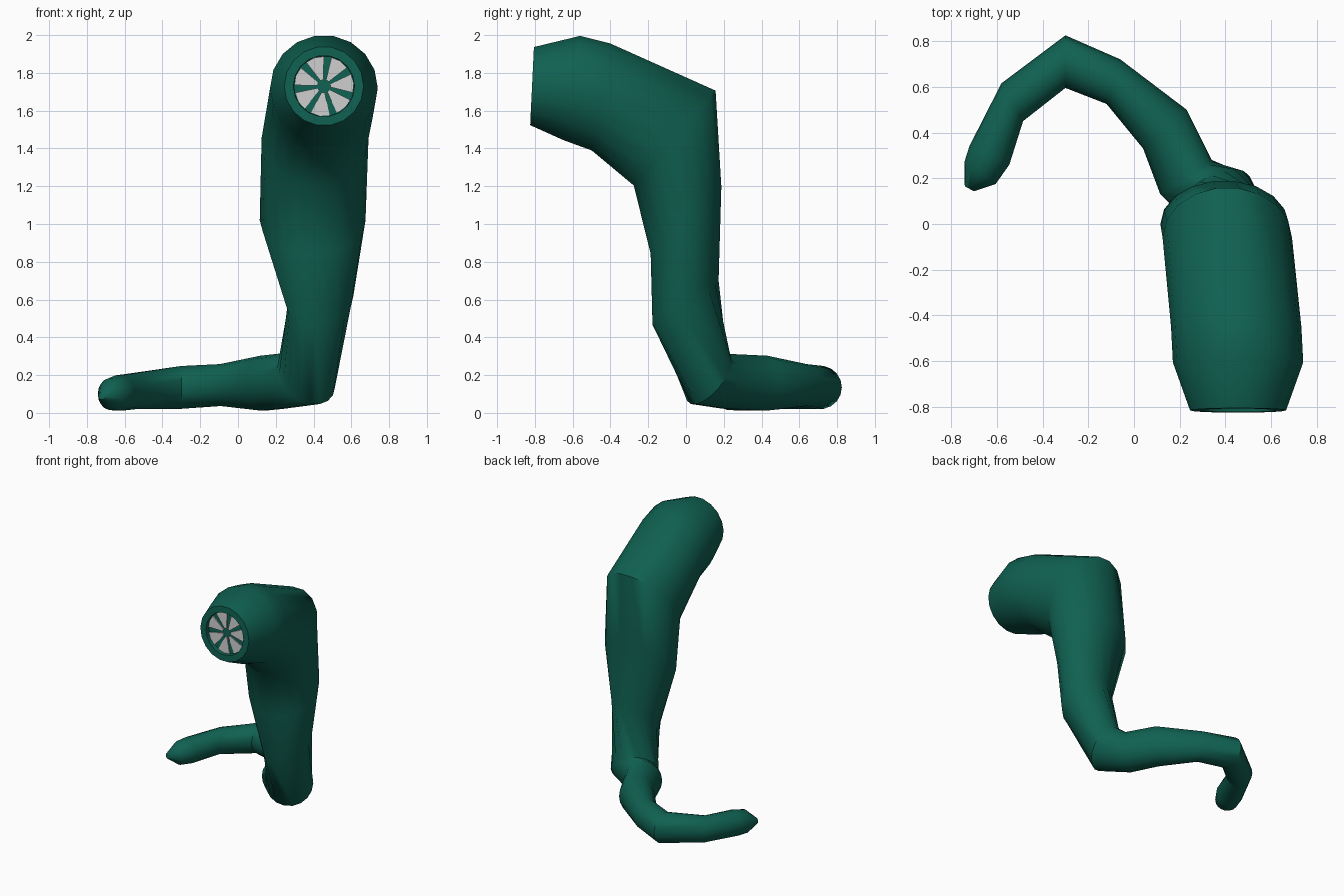
import bpy, bmesh, math
from mathutils import Vector

if "Cube" in bpy.data.objects:
    bpy.data.objects.remove(bpy.data.objects["Cube"])

SIDES = 18

def material(name, rgb):
    m = bpy.data.materials.new(name)
    m.diffuse_color = (*rgb, 1)
    m.use_nodes = True
    m.node_tree.nodes["Principled BSDF"].inputs["Base Color"].default_value = m.diffuse_color
    return m

green = material("green_skin", (0.005, 0.118, 0.083))

def add_object(name, bm, mat=None):
    bmesh.ops.recalc_face_normals(bm, faces=bm.faces)
    me = bpy.data.meshes.new(name)
    bm.to_mesh(me)
    bm.free()
    ob = bpy.data.objects.new(name, me)
    bpy.context.collection.objects.link(ob)
    if mat:
        me.materials.append(mat)
    return ob

def smooth(ob, angle):
    bpy.ops.object.select_all(action='DESELECT')
    ob.select_set(True)
    bpy.context.view_layer.objects.active = ob
    bpy.ops.object.shade_smooth_by_angle(angle=math.radians(angle))

# Each ring: centre, sideways half axis, upward half axis
def upright(cx, rx, top, bottom, tilt=0):
    (ty, tz), (by, bz) = top, bottom
    return (Vector((cx, (ty + by) / 2, (tz + bz) / 2)), Vector((rx, 0, tilt)),
            Vector((0, (ty - by) / 2, (tz - bz) / 2)))

def lying(outer, inner, bottom, top):
    o, i = Vector((*outer, 0)), Vector((*inner, 0))
    return ((o + i) / 2 + Vector((0, 0, (top + bottom) / 2)), (o - i) / 2,
            Vector((0, 0, (top - bottom) / 2)))

rings = [
    # mouth: recess floor, recess edge, lip
    upright(.455, .16, (-.775, 1.89), (-.79, 1.57)),
    upright(.455, .162, (-.807, 1.892), (-.823, 1.568)),
    upright(.455, .21, (-.805, 1.94), (-.825, 1.52)),
    # head and neck
    upright(.455, .285, (-.56, 2.0), (-.65, 1.44)),
    upright(.447, .285, (-.40, 1.96), (-.50, 1.385)),
    upright(.408, .283, (.16, 1.71), (-.28, 1.20)),
    # body
    upright(.395, .28, (.19, 1.20), (-.19, .84)),
    upright(.435, .175, (.175, .70), (-.18, .47), .03),
    (Vector((.36, .12, .185)), Vector((.145, .09, 0)), Vector((-.05, .08, .14))),
    # tail
    lying((.34, .28), (.115, .13), .02, .315),
    lying((.23, .50), (.04, .33), .01, .305),
    lying((-.06, .72), (-.12, .525), .035, .26),
    lying((-.30, .825), (-.30, .595), .02, .25),
    lying((-.58, .615), (-.485, .45), .02, .215),
    lying((-.72, .34), (-.545, .26), .01, .20),
    lying((-.742, .27), (-.605, .175), .015, .185),
    lying((-.74, .165), (-.70, .143), .07, .11),
]

# Skin: rings joined from mouth to tail tip
bm = bmesh.new()
loops = []
for c, side, up in rings:
    loops.append([bm.verts.new(c + side * math.cos(a) + up * math.sin(a))
                  for a in (2 * math.pi * k / SIDES for k in range(SIDES))])
for a, b in zip(loops, loops[1:]):
    for k in range(SIDES):
        n = (k + 1) % SIDES
        bm.faces.new((a[k], a[n], b[n], b[k]))
bm.faces.new(loops[0])
bm.faces.new(loops[-1])
smooth(add_object("worm_body", bm, green), 50)

# Teeth: seven wedges pointing to the middle of the mouth
bm = bmesh.new()
centre = Vector((.455, -.783, 1.73))
for k in range(7):
    mid = math.radians(57) + 2 * math.pi * k / 7
    outline = [(.035, -.25), (.157, -.32), (.159, 0), (.157, .32), (.035, .25)]
    layers = []
    for dy in (-.008, .012):
        layers.append([bm.verts.new(centre + Vector((
            r * math.cos(mid + d), dy + .04 * r * math.sin(mid + d), r * math.sin(mid + d))))
            for r, d in outline])
    front, back = layers
    bm.faces.new(front)
    bm.faces.new(back[::-1])
    for i in range(len(outline)):
        j = (i + 1) % len(outline)
        bm.faces.new((front[i], front[j], back[j], back[i]))
add_object("teeth", bm)
